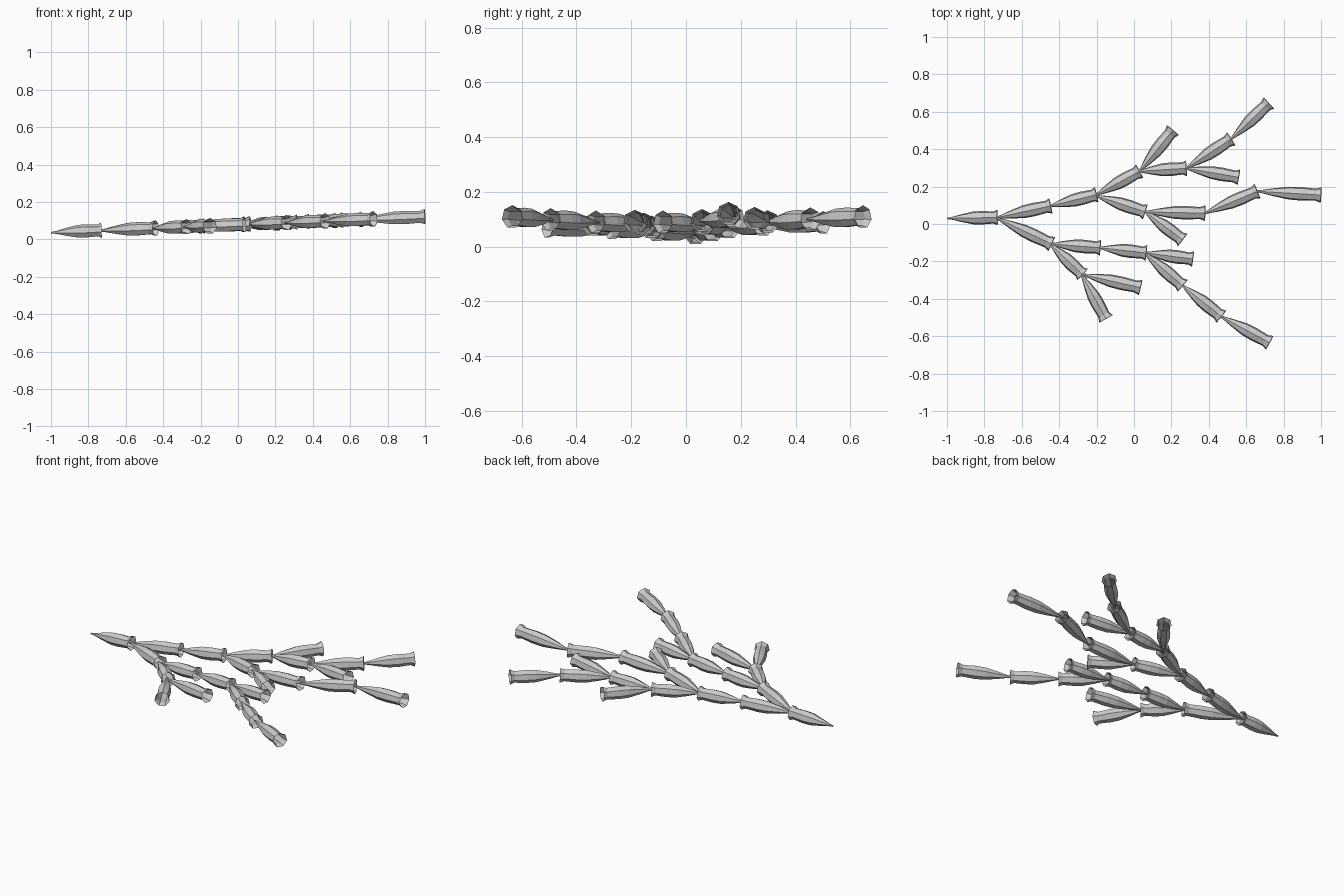
import bpy, bmesh, math
from mathutils import Vector

if "Cube" in bpy.data.objects:
    bpy.data.objects.remove(bpy.data.objects["Cube"])

SIDES = 7
# cup profile: fraction along the segment, radius
PROFILE = [(0, 0.004), (0.12, 0.009), (0.3, 0.022), (0.52, 0.035),
           (0.7, 0.037), (0.92, 0.033), (1.0, 0.043)]

# branch paths in plan; each branch starts at its parent's cup mouth
BRANCHES = {
    "main_stem": [(-1, .03), (-.73, .035), (-.445, .097), (-.2, .157), (.03, .282), (.28, .298), (.52, .455), (.72, .647)],
    "upper_twig": [(.03, .282), (.208, .502)],
    "upper_side_twig": [(.28, .298), (.56, .25)],
    "middle_branch": [(-.2, .15), (.06, .065), (.38, .058), (.66, .175), (1, .155)],
    "middle_twig": [(.06, .065), (.26, -.085)],
    "lower_branch": [(-.73, .03), (-.44, -.107), (-.18, -.127), (.066, -.155), (.315, -.187)],
    "long_lower_branch": [(.06, -.158), (.26, -.33), (.467, -.495), (.725, -.635)],
    "bottom_branch": [(-.445, -.11), (-.275, -.27), (.035, -.34)],
    "bottom_twig": [(-.28, -.27), (-.15, -.507)],
}


def height(x):
    return 0.078 + 0.042 * x


def add_cup(bm, a, b, overlap):
    # tapered, open-mouthed cup from a to b, its tip tucked into the parent
    a, b = (Vector((p[0], p[1], height(p[0]))) for p in (a, b))
    axis = (b - a).normalized()
    a = a - axis * overlap
    side = axis.cross(Vector((0, 0, 1))).normalized()
    up = side.cross(axis)
    rings = []
    for t, r in PROFILE:
        c = a.lerp(b, t)
        ring = []
        for i in range(SIDES):
            w = math.tau * i / SIDES + math.pi / 2
            ring.append(bm.verts.new(c + r * (math.cos(w) * side + math.sin(w) * up)))
        rings.append(ring)
    for lo, hi in zip(rings, rings[1:]):
        for i in range(SIDES):
            j = (i + 1) % SIDES
            bm.faces.new((lo[i], lo[j], hi[j], hi[i]))
    bm.faces.new(rings[0][::-1])


# one object per branch, each a chain of cups
for name, pts in BRANCHES.items():
    bm = bmesh.new()
    for k, (a, b) in enumerate(zip(pts, pts[1:])):
        add_cup(bm, a, b, 0 if name == "main_stem" and k == 0 else 0.02)
    bmesh.ops.recalc_face_normals(bm, faces=bm.faces)
    mesh = bpy.data.meshes.new(name)
    bm.to_mesh(mesh)
    bm.free()
    bpy.context.collection.objects.link(bpy.data.objects.new(name, mesh))
